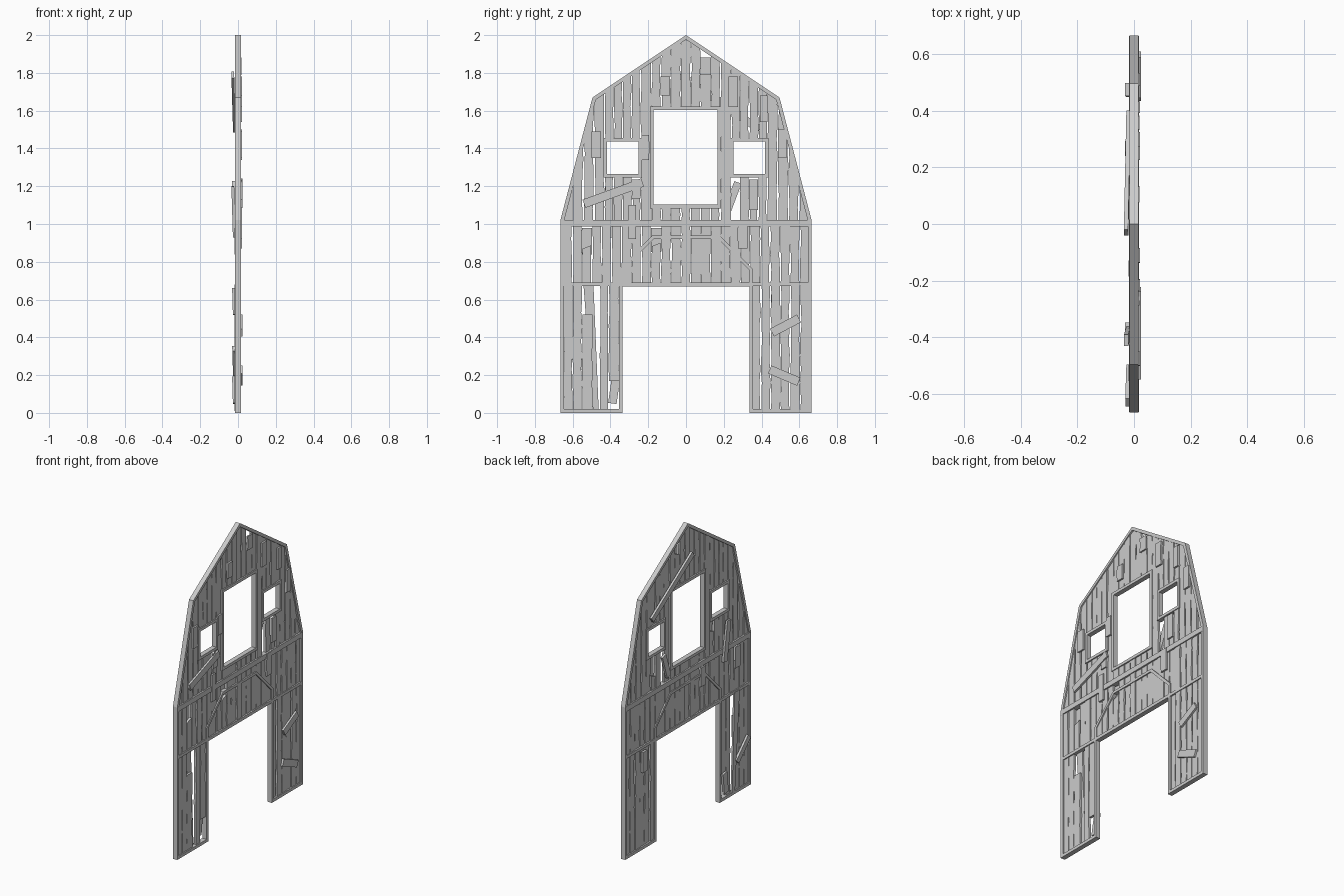
import bpy, bmesh, math, random
from mathutils import Vector

if "Cube" in bpy.data.objects:
    bpy.data.objects.remove(bpy.data.objects["Cube"])

random.seed(4)
R = random.uniform


def finish(bm, name):
    bmesh.ops.recalc_face_normals(bm, faces=bm.faces)
    me = bpy.data.meshes.new(name)
    bm.to_mesh(me)
    bm.free()
    ob = bpy.data.objects.new(name, me)
    bpy.context.collection.objects.link(ob)
    return ob


def mitred_frame(name, pts, lo, hi, closed=True, x=0.016):
    """Rectangular timber swept along a (y, z) path, from offset lo to hi on its left."""
    bm, rings, n = bmesh.new(), [], len(pts)
    P = [Vector(p) for p in pts]
    for i, p in enumerate(P):
        a = (p - P[i - 1]).normalized() if closed or i else None
        b = (P[(i + 1) % n] - p).normalized() if closed or i < n - 1 else None
        a, b = a or b, b or a
        na, nb = Vector((-a.y, a.x)), Vector((-b.y, b.x))
        m = (na + nb) / (1 + na.dot(nb))
        rings.append([bm.verts.new((sx, *(p + m * o)))
                      for sx, o in ((-x, lo), (x, lo), (x, hi), (-x, hi))])
    for i in range(n if closed else n - 1):
        r, s = rings[i], rings[(i + 1) % n]
        for k in range(4):
            bm.faces.new((r[k], r[(k + 1) % 4], s[(k + 1) % 4], s[k]))
    if not closed:
        bm.faces.new(rings[0])
        bm.faces.new(rings[-1])
    return finish(bm, name)


def prism(bm, pts, x0, x1, lean=0):
    """Extrude a (y, z) outline through the wall thickness."""
    a = [bm.verts.new((x0 - lean * (z - pts[0][1]), y, z)) for y, z in pts]
    b = [bm.verts.new((x1 - lean * (z - pts[0][1]), y, z)) for y, z in pts]
    bm.faces.new(a)
    bm.faces.new(b)
    for i in range(len(a)):
        j = (i + 1) % len(a)
        bm.faces.new((a[i], a[j], b[j], b[i]))


def plank(bm, y0, y1, lo, hi, x0, x1, rough=0.004):
    """Weathered vertical plank; hi(y) gives the top height."""
    pts = []
    for y, flip in ((y0, False), (y1, True)):
        top = max(hi(y), lo + 0.012)
        n = max(2, int((top - lo) / 0.07))
        side = [(y + (R(-rough, rough) if 0 < i < n else 0), lo + (top - lo) * i / n)
                for i in range(n + 1)]
        pts += side[::-1] if flip else side
    prism(bm, pts, x0, x1)


def fill(bm, y0, y1, lo, hi, broken=0.15):
    """Fill a bay with planks, some of them snapped with a loose patch in front or behind."""
    n = max(1, round((y1 - y0) / 0.052))
    w = (y1 - y0) / n
    for i in range(n):
        a, b = y0 + i * w + R(0.001, 0.004), y0 + (i + 1) * w - R(0.001, 0.005)
        if max(hi(a), hi(b)) - lo < 0.03:
            continue
        c = R(-0.003, 0.003)
        full = min(hi(a), hi(b))
        if random.random() < broken and full - lo > 0.2:
            cut = full - R(0.06, 0.16)
            plank(bm, a, b, lo, lambda y: cut + (y - a) * 0.4, c - 0.008, c + 0.008)
            s = random.choice((-1, 1)) * 0.014
            plank(bm, a - 0.004, b + 0.004, cut - 0.03, lambda y: full - 0.02,
                  s - 0.005, s + 0.005, 0.002)
        else:
            plank(bm, a, b, lo, hi, c - 0.008, c + 0.008)


def gable(y):
    a = abs(y)
    if a < 0.495:
        return 1.988 - a * 0.667
    return 1.66 - (a - 0.485) / 0.17 * 0.65


def flat(z):
    return lambda y: z


# outer timber frame, running round the door opening
half = [(0.335, 0.67), (0.335, 0), (0.665, 0), (0.665, 1.02), (0.495, 1.67)]
outline = half + [(0, 2.0)] + [(-y, z) for y, z in reversed(half)]
mitred_frame("outer_frame", outline, 0, 0.02)

# cross beams and door brace
mitred_frame("loft_beam", [(-0.664, 1.005), (0.664, 1.005)], -0.017, 0.017, False, 0.017)
mitred_frame("lintel_beam", [(-0.66, 0.681), (0.66, 0.681)], -0.01, 0.01, False, 0.0155)
brace = [(0.343, 0.69), (0.343, 0.76), (0.175, 0.93)]
mitred_frame("door_brace", brace + [(-y, z) for y, z in reversed(brace)],
             -0.009, 0.009, False, 0.015)


# window frames
def window(name, y0, y1, z0, z1):
    mitred_frame(name, [(y0, z0), (y1, z0), (y1, z1), (y0, z1)], 0, 0.019)


window("loft_window_frame", -0.19, 0.185, 1.083, 1.623)
window("left_window_frame", -0.438, -0.232, 1.247, 1.455)
window("right_window_frame", 0.232, 0.438, 1.247, 1.455)

# gable planks around the three windows
bm = bmesh.new()
for s in (-1, 1):
    for a, b, spans in ((0.43, 0.655, [(1.01, gable)]),
                        (0.24, 0.43, [(1.01, flat(1.255)), (1.448, gable)]),
                        (0.182, 0.24, [(1.01, gable)])):
        y0, y1 = (a, b) if s > 0 else (-b, -a)
        for k, (lo, hi) in enumerate(spans):
            if s > 0 and hi is not gable:
                y0 = 0.285          # hole under the right window
            elif s > 0:
                y0 = a
            fill(bm, y0, y1, lo, hi)
fill(bm, -0.182, 0.178, 1.01, flat(1.09), 0)
fill(bm, -0.182, 0.182, 1.615, gable, 0.3)
finish(bm, "gable_planks")

# planks over the door
bm = bmesh.new()
fill(bm, -0.655, 0.655, 0.68, flat(1.0), 0.15)
finish(bm, "header_planks")

# leg planks: the left leg has a snapped plank and a slit
bm = bmesh.new()
for y0, y1, lo, hi in ((-0.647, -0.602, 0.01, 0.68), (-0.598, -0.552, 0.01, 0.68),
                       (-0.549, -0.495, 0.01, 0.52), (-0.455, -0.412, 0.01, 0.68),
                       (-0.408, -0.355, 0.17, 0.68)):
    plank(bm, y0, y1, lo, flat(hi), -0.008, 0.008)
prism(bm, [(-0.462, 0.01), (-0.49, 0.68), (-0.543, 0.68), (-0.492, 0.01)], -0.018, -0.006)
finish(bm, "left_leg_planks")
bm = bmesh.new()
fill(bm, 0.345, 0.655, 0.01, flat(0.68), 0.2)
finish(bm, "right_leg_planks")

# short patch planks nailed on the gable
bm = bmesh.new()
for y, z0, z1, w in ((-0.475, 1.35, 1.49, 0.05), (-0.215, 1.34, 1.47, 0.04),
                     (0.51, 1.35, 1.5, 0.045), (0.412, 1.54, 1.68, 0.04),
                     (0.25, 1.62, 1.78, 0.05), (-0.11, 1.68, 1.78, 0.05),
                     (-0.285, 0.92, 1.1, 0.04), (0.3, 0.87, 1.02, 0.05)):
    plank(bm, y - w / 2, y + w / 2, z0, flat(z1), 0.009, 0.021, 0.002)
finish(bm, "patch_planks")


# loose diagonal boards, on the +x or -x face
def board(name, a, b, width, side):
    a, b = Vector(a), Vector(b)
    d = (b - a).normalized()
    n = Vector((-d.y, d.x)) * width / 2
    bm = bmesh.new()
    x0, x1 = (0.012, 0.025) if side > 0 else (-0.027, -0.012)
    prism(bm, [a - n, b - n, b + n, a + n], x0, x1, 0.03 if side < 0 else 0)
    finish(bm, name)


for i, (a, b, w, s) in enumerate((
        ((-0.54, 1.107), (-0.23, 1.22), 0.046, 1),
        ((0.455, 0.425), (0.598, 0.5), 0.046, 1),
        ((0.443, 0.23), (0.597, 0.165), 0.046, 1),
        ((0.39, 1.5), (-0.03, 1.79), 0.04, -1),
        ((-0.38, 0.93), (-0.41, 1.2), 0.04, -1),
        ((0.47, 0.52), (0.475, 0.66), 0.045, -1),
        ((-0.39, 0.05), (-0.37, 0.19), 0.045, -1),
        ((-0.51, 0.21), (-0.63, 0.34), 0.04, -1),
        ((0.215, 1.06), (0.275, 1.22), 0.04, -1))):
    board(f"loose_board_{i + 1}", a, b, w, s)
